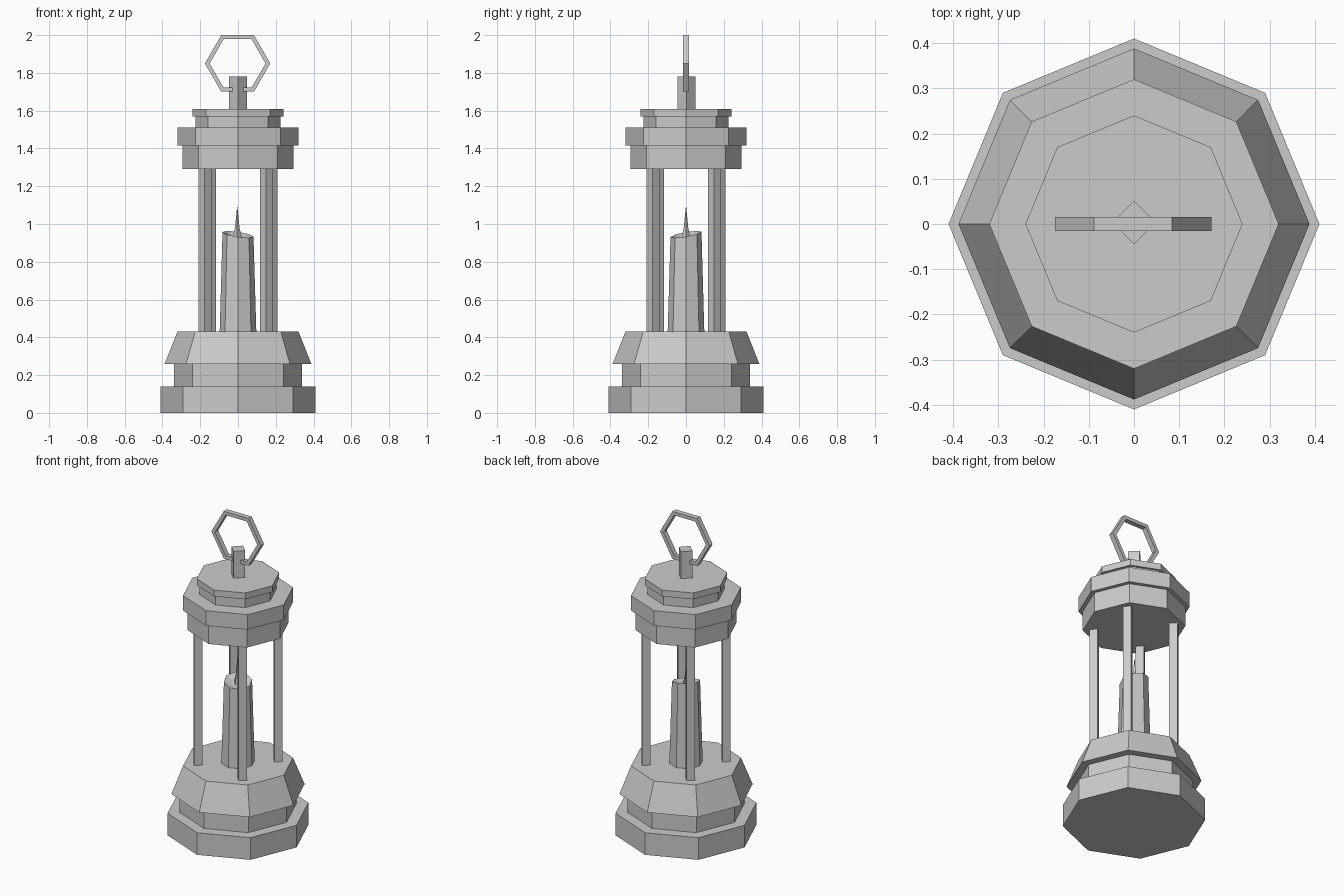
import bpy, bmesh, math
from math import cos, sin, pi

cube = bpy.data.objects.get("Cube")
if cube:
    bpy.data.objects.remove(cube)

GREY = (0.6, 0.6, 0.6, 1)
mat = bpy.data.materials.new("plain grey")
mat.use_nodes = True
mat.diffuse_color = GREY
mat.node_tree.nodes["Principled BSDF"].inputs["Base Color"].default_value = GREY


def finish(bm, name):
    bmesh.ops.recalc_face_normals(bm, faces=bm.faces)
    mesh = bpy.data.meshes.new(name)
    bm.to_mesh(mesh)
    bm.free()
    mesh.materials.append(mat)
    obj = bpy.data.objects.new(name, mesh)
    bpy.context.collection.objects.link(obj)
    return obj


def turned(name, sides, profile, turn=0, center=(0, 0), tilt=None):
    """Faceted solid from (radius, z) rings; tilt reshapes the top ring."""
    bm = bmesh.new()
    rings = []
    for r, z in profile:
        angles = [turn + 2 * pi * i / sides for i in range(sides)]
        rings.append([bm.verts.new((center[0] + r * cos(a), center[1] + r * sin(a), z))
                      for a in angles])
    for low, high in zip(rings, rings[1:]):
        for i in range(sides):
            j = (i + 1) % sides
            bm.faces.new((low[i], low[j], high[j], high[i]))
    bm.faces.new(rings[0])
    bm.faces.new(rings[-1])
    if tilt:
        for v in rings[-1]:
            v.co.z += tilt(v.co)
    return finish(bm, name)


# Stepped base and cap
turned("base", 8, [(.41, 0), (.41, .14), (.34, .14), (.34, .26), (.388, .26), (.32, .432)])
turned("cap", 8, [(.295, 1.29), (.295, 1.415), (.32, 1.415), (.32, 1.51),
                  (.225, 1.51), (.225, 1.57), (.24, 1.57), (.24, 1.61)])

# Four square posts, set slightly round from the diagonals
for i, place in enumerate(("back_left", "back_right", "front_right", "front_left")):
    a = math.radians(41 + 90 * i)
    turned(place + "_post", 4, [(.034, .43), (.034, 1.295)], a + pi / 4,
           (.231 * cos(a), .231 * sin(a)))

# Candle with an uneven, hollowed top, and its flame
turned("candle", 8, [(.097, .43), (.082, .945), (.04, .93)],
       tilt=lambda p: -.1 * p.x + .1 * p.y)
candle = bpy.data.objects["candle"]
for v in candle.data.vertices:
    if abs(v.co.z - .945) < .001:
        v.co.z += -.15 * v.co.x + .17 * v.co.y
turned("flame", 4, [(.024, .925), (.012, .98), (.001, 1.09)], center=(-.004, 0))

# Knob and hanging ring
turned("knob", 4, [(.048, 1.605), (.048, 1.78)], center=(0, .003))
bm = bmesh.new()
loops = []
for r, y in ((.173, -.016), (.173, .016), (.148, .016), (.148, -.016)):
    loops.append([bm.verts.new((r * cos(k * pi / 3) - .002, y, 1.85 + r * sin(k * pi / 3)))
                  for k in range(6)])
for n in range(4):
    a, b = loops[n], loops[(n + 1) % 4]
    for k in range(6):
        m = (k + 1) % 6
        bm.faces.new((a[k], a[m], b[m], b[k]))
finish(bm, "hanging_ring")
